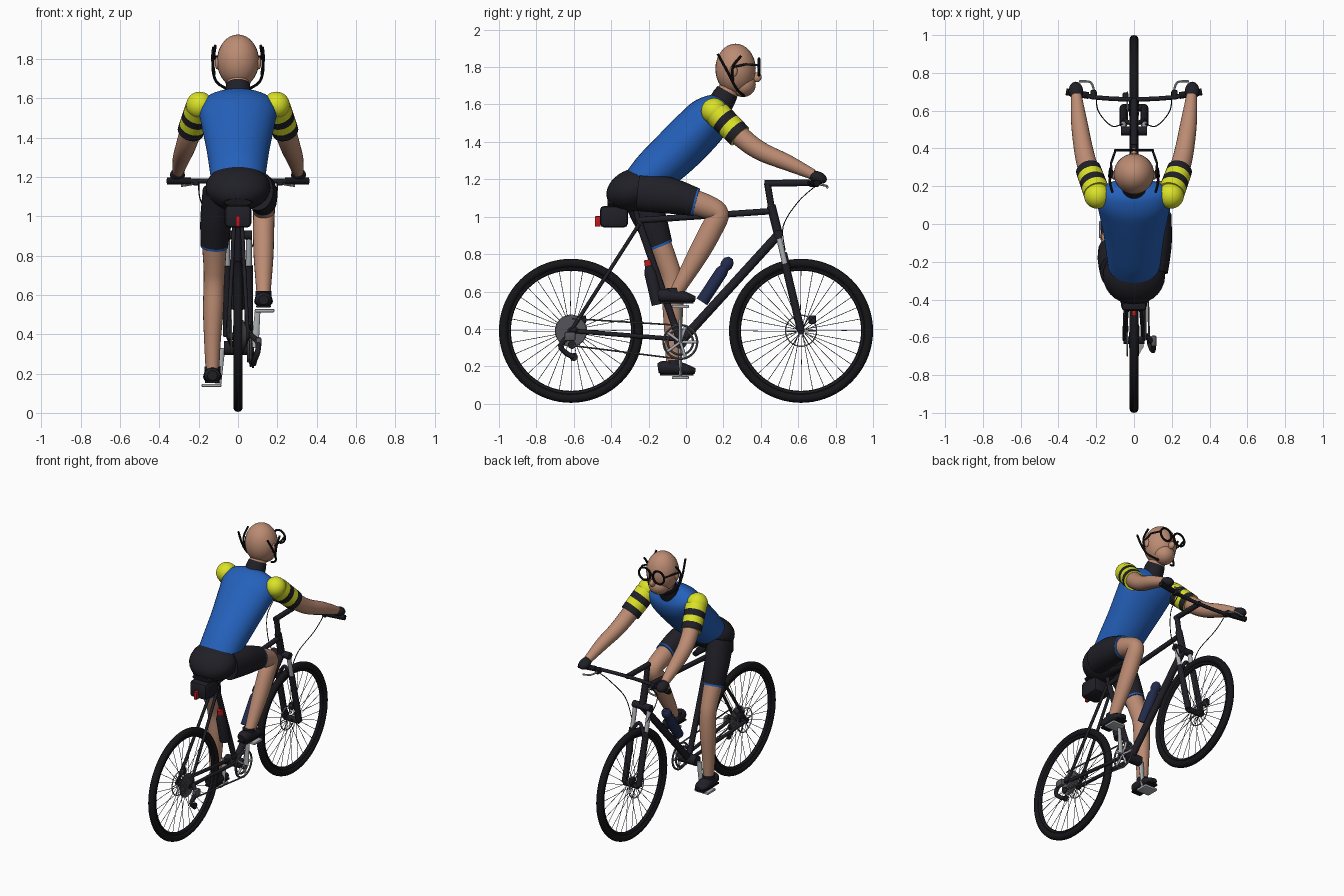
import bpy, bmesh, math
from mathutils import Vector, Matrix

if "Cube" in bpy.data.objects:
    bpy.data.objects.remove(bpy.data.objects["Cube"])


def material(name, r, g, b):
    m = bpy.data.materials.new(name)
    m.use_nodes = True
    m.diffuse_color = (r, g, b, 1)
    m.node_tree.nodes["Principled BSDF"].inputs["Base Color"].default_value = (r, g, b, 1)
    return m


DARK = material("dark frame", .014, .014, .02)
BLACK = material("black rubber", .008, .008, .01)
SKIN = material("skin", .5, .26, .17)
BLUE = material("jersey blue", .018, .12, .5)
YELLOW = material("sleeve yellow", .7, .76, .02)
GREY = material("light metal", .42, .44, .46)
STEEL = material("dark metal", .09, .09, .1)
NAVY = material("bottle navy", .016, .024, .075)
RED = material("red", .55, .01, .012)


def finish(name, bm, mats):
    bmesh.ops.recalc_face_normals(bm, faces=bm.faces)
    me = bpy.data.meshes.new(name)
    bm.to_mesh(me)
    bm.free()
    for m in mats:
        me.materials.append(m)
    me.shade_smooth()
    me.set_sharp_from_angle(angle=.75)
    ob = bpy.data.objects.new(name, me)
    bpy.context.collection.objects.link(ob)
    return ob


def spline(keys, steps):
    """Catmull-Rom samples through the key tuples."""
    out = []
    for i in range(len(keys) - 1):
        a, b, c, d = (keys[max(0, min(len(keys) - 1, i + k))] for k in (-1, 0, 1, 2))
        for s in range(steps):
            t = s / steps
            out.append([q + .5 * t * (r - p + t * (2*p - 5*q + 4*r - w + t * (3*(q - r) + w - p)))
                        for p, q, r, w in zip(a, b, c, d)])
    return out + [list(keys[-1])]


def loft(name, paths, mats, r=None, sides=12, steps=1, closed=False):
    """Sweep ellipses along paths of (x, y, z, radius, radius); mats alternate per span."""
    mats = mats if isinstance(mats, list) else [mats]
    bm = bmesh.new()
    for path in paths:
        keys = [tuple(p) + ((r, r) if len(p) == 3 else (p[3],) if len(p) == 4 else ()) for p in path]
        pts = keys if steps == 1 else spline(keys, steps)
        pos = [Vector(p[:3]) for p in pts]
        ext = [max(p[k] for p in pos) - min(p[k] for p in pos) for k in range(3)]
        ref = Vector([float(k == ext.index(min(ext))) for k in range(3)])
        n, rings = len(pts), []
        for i, p in enumerate(pts):
            after = pos[(i + 1) % n] if closed else pos[min(i + 1, n - 1)]
            before = pos[i - 1] if closed else pos[max(i - 1, 0)]
            t = (after - before).normalized()
            u = (ref - t * t.dot(ref)).normalized()
            v = t.cross(u)
            angles = [math.tau * k / sides for k in range(sides)]
            rings.append([bm.verts.new(pos[i] + u * p[3] * math.cos(a) + v * p[4] * math.sin(a)) for a in angles])
        for i in range(n if closed else n - 1):
            a, b = rings[i], rings[(i + 1) % n]
            for k in range(sides):
                j = (k + 1) % sides
                f = bm.faces.new((a[k], a[j], b[j], b[k]))
                f.material_index = (i // steps) % len(mats)
        if not closed:
            bm.faces.new(rings[0])
            bm.faces.new(rings[-1])
    return finish(name, bm, mats)


def ball(name, centre, radii, mat, tilt=0):
    bm = bmesh.new()
    m = Matrix.Translation(centre) @ Matrix.Rotation(tilt, 4, 'X') @ Matrix.Diagonal((*radii, 1))
    bmesh.ops.create_uvsphere(bm, u_segments=28, v_segments=18, radius=1, matrix=m)
    return finish(name, bm, [mat])


def box(name, centre, size, mat, bevel=0):
    bm = bmesh.new()
    bmesh.ops.create_cube(bm, size=1, matrix=Matrix.Translation(centre) @ Matrix.Diagonal((*size, 1)))
    if bevel:
        bmesh.ops.bevel(bm, geom=bm.edges[:], offset=bevel, segments=2, affect='EDGES', profile=.5)
    return finish(name, bm, [mat])


def circle(x, y, z, r, n=48, plane="yz"):
    pts = [(r * math.cos(math.tau * i / n), r * math.sin(math.tau * i / n)) for i in range(n)]
    return [(x, y + a, z + b) if plane == "yz" else (x + a, y, z + b) for a, b in pts]


def disc(name, x0, x1, y, z, r, mat, sides=28):
    loft(name, [[(x0, y, z), (x1, y, z)]], mat, r=r, sides=sides)


# Wheels
AXLE, AZ = .615, .39
for label, y in (("rear", -AXLE), ("front", AXLE)):
    loft(label + "_tyre", [circle(0, y, AZ, .361, 72)], BLACK, r=.024, closed=True)
    loft(label + "_rim", [[p + (.014, .014) for p in circle(0, y, AZ, .335, 72)]], DARK, closed=True, sides=8)
    spokes = []
    for i in range(32):
        a, b = math.tau * i / 32, math.tau * i / 32 + (.18 if i % 4 < 2 else -.18)
        side = .025 if i % 2 else -.025
        spokes.append([(side, y + .025 * math.cos(b), AZ + .025 * math.sin(b)),
                       (0, y + .328 * math.cos(a), AZ + .328 * math.sin(a))])
    loft(label + "_spokes", spokes, STEEL, r=.0017, sides=5)
    disc(label + "_hub", -.055, .055, y, AZ, .02, DARK)
    loft(label + "_brake_rotor", [circle(-.035, y, AZ, .083)], GREY, r=.004, sides=6, closed=True)
    arms = [[(-.035, y, AZ), p] for p in circle(-.035, y, AZ, .08, 6)]
    loft(label + "_rotor_arms", arms, STEEL, r=.003, sides=6)
    box(label + "_brake_caliper", (-.045, y + .06, AZ + .06), (.03, .04, .045), DARK, .006)

# Frame
BB, SEAT = (0, -.03, .33), (0, -.255, .98)
HEAD_TOP, HEAD_LOW = (0, .455, 1.06), (0, .495, .9)
loft("seat_tube", [[BB, SEAT]], DARK, r=.019)
loft("seat_post", [[SEAT, (0, -.275, 1.06)]], DARK, r=.014)
loft("top_tube", [[SEAT, (0, .46, 1.03)]], DARK, r=.017)
loft("down_tube", [[BB, (0, .49, .9)]], DARK, r=.024)
loft("head_tube", [[HEAD_TOP, HEAD_LOW]], DARK, r=.024)
loft("seat_stays", [[(s * .02, -.25, .96), (s * .05, -AXLE, AZ)] for s in (-1, 1)], DARK, r=.01)
loft("chain_stays", [[(s * .03, -.05, .345), (s * .05, -AXLE, AZ)] for s in (-1, 1)], DARK, r=.012)
disc("bottom_bracket", -.07, .07, BB[1], BB[2], .035, DARK)

# Suspension fork
loft("fork_stanchions", [[(s * .055, .49, .92), (s * .055, .54, .7)] for s in (-1, 1)], GREY, r=.015)
loft("fork_lowers", [[(s * .055, .53, .75), (s * .055, AXLE, AZ)] for s in (-1, 1)], DARK, r=.021)
loft("fork_crown", [[(-.07, .493, .905), (.07, .493, .905)]], DARK, r=.024)
loft("fork_brace", [[(-.055, .55, .72), (0, .53, .8), (.055, .55, .72)]], DARK, r=.012, steps=6)

# Stem, handlebar and controls
loft("steerer", [[HEAD_TOP, (0, .435, 1.18)]], DARK, r=.018)
loft("stem", [[(0, .42, 1.178), (0, .665, 1.182)]], DARK, r=.018)
loft("handlebar", [[(-.35, .7, 1.18), (-.2, .67, 1.18), (0, .66, 1.18), (.2, .67, 1.18), (.35, .7, 1.18)]],
     DARK, r=.012, steps=4)
for s, side in ((1, "left"), (-1, "right")):
    loft(side + "_grip", [[(s * .24, .68, 1.18), (s * .36, .7, 1.18)]], BLACK, r=.018)
    box(side + "_lever_clamp", (s * .215, .685, 1.175), (.03, .05, .035), DARK, .006)
    loft(side + "_brake_lever", [[(s * .21, .7, 1.175), (s * .23, .75, 1.165), (s * .29, .755, 1.155)]],
         GREY, r=.006, steps=4, sides=8)
    loft(side + "_cable", [[(s * .2, .7, 1.17), (s * .19, .6, 1.08), (s * .12, .52, .95), (s * .06, .53, .82)]],
         BLACK, r=.003, steps=6, sides=6)

# Drivetrain
for i, r in enumerate((.09, .068)):
    loft(f"chainring_{i + 1}", [circle(.065 - .012 * i, BB[1], BB[2], r)], STEEL, r=.007, sides=6, closed=True)
loft("chainring_spider", [[(.065, BB[1], BB[2]), p] for p in circle(.065, BB[1], BB[2], .085, 5)], GREY, r=.008)
for i in range(6):
    disc(f"cassette_cog_{i + 1}", .024 + i * .005, .027 + i * .005, -AXLE, AZ, .083 - i * .009, STEEL)
loft("chain", [[(.06, -.61, .455), (.065, -.04, .42)], [(.08, -.6, .31), (.065, -.04, .24)]], STEEL, r=.005, sides=6)
loft("derailleur_body", [[(.06, -.59, .4), (.1, -.63, .36), (.1, -.67, .31), (.085, -.64, .27), (.08, -.6, .25)]],
     DARK, r=.014, steps=4)
box("derailleur_plate", (.105, -.62, .36), (.03, .06, .05), STEEL, .01)
for y, z in ((-.61, .315), (-.6, .25)):
    disc("jockey_wheel", .072, .082, y, z, .022, DARK, 14)
for s, side in ((1, "left"), (-1, "right")):
    end = BB[2] + s * .19
    loft(side + "_crank", [[(s * .085, BB[1], BB[2], .01, .02), (s * .1, BB[1], end, .008, .014)]], GREY)
    loft(side + "_pedal_axle", [[(s * .09, BB[1], end), (s * .17, BB[1], end)]], GREY, r=.007)
    box(side + "_pedal", (s * .135, BB[1], end), (.1, .09, .016), GREY, .004)

# Bottles, saddle, saddle bag and rear light
loft("down_tube_bottle", [[(0, .085, .545, .034), (0, .19, .705, .034), (0, .205, .725, .026), (0, .215, .74, .034),
                           (0, .23, .765, .03), (0, .24, .78, .012)]], NAVY, sides=18)
loft("seat_tube_bottle", [[(0, -.15, .53, .034), (0, -.19, .7, .034), (0, -.2, .74, .02)]], DARK, sides=18)
loft("seat_bottle_cap", [[(0, -.199, .74, .022), (0, -.205, .77, .02)]], RED, sides=16)
loft("saddle", [[(0, -.42, 1.07, .07, .02), (0, -.33, 1.07, .075, .03), (0, -.2, 1.06, .035, .025),
                 (0, -.1, 1.05, .02, .015)]], BLACK, steps=4)
box("saddle_bag", (0, -.385, 1), (.135, .15, .115), DARK, .022)
box("rear_light", (0, -.472, .975), (.022, .03, .055), RED, .004)

# Torso and hips
loft("jersey", [[(0, -.25, 1.17, .135, .1), (0, -.17, 1.24, .145, .12), (0, -.05, 1.35, .162, .13),
                 (0, .06, 1.46, .185, .13), (0, .13, 1.535, .196, .12), (0, .18, 1.59, .165, .085),
                 (0, .205, 1.615, .07, .04)]], BLUE, sides=32, steps=5)
ball("hips", (0, -.275, 1.145), (.165, .155, .112), DARK, .35)
loft("collar", [[(0, .16, 1.56, .07), (0, .205, 1.64, .066), (0, .222, 1.67, .06)]], DARK, sides=20)

# Head
loft("neck", [[(0, .2, 1.62), (0, .26, 1.74)]], SKIN, r=.056, sides=20)
ball("skull", (0, .265, 1.79), (.107, .108, .135), SKIN)
ball("jaw", (0, .305, 1.705), (.07, .068, .065), SKIN)
ball("nose", (0, .378, 1.745), (.017, .026, .026), SKIN)
loft("glasses_rims", [circle(s * .055, .39, 1.8, .045, 24, "xz") for s in (-1, 1)], BLACK, r=.007, sides=8, closed=True)
loft("glasses_bridge", [[(-.012, .392, 1.81), (.012, .392, 1.81)]], BLACK, r=.006, sides=8)
for s, side in ((1, "left"), (-1, "right")):
    loft(side + "_glasses_arm", [[(s * .1, .385, 1.81), (s * .122, .32, 1.815), (s * .115, .25, 1.8)]], BLACK, r=.006)
    loft(side + "_strap", [[(s * .115, .17, 1.87), (s * .128, .23, 1.76), (s * .11, .27, 1.685), (s * .05, .31, 1.645)],
                           [(s * .125, .295, 1.86), (s * .13, .25, 1.8), (s * .12, .25, 1.72)]], BLACK, r=.007, steps=4, sides=8)
    ball(side + "_ear", (s * .106, .255, 1.78), (.012, .02, .032), SKIN)

    # Arms with striped sleeves
    ball(side + "_shoulder", (s * .195, .15, 1.565), (.069, .069, .069), YELLOW)
    loft(side + "_sleeve", [[(s * (.198 + .011 * i), .168 + .03 * i, 1.55 - .03 * i, .071 - .001 * i) for i in range(5)]],
         [YELLOW, DARK], sides=24)
    loft(side + "_arm", [[(s * .22, .23, 1.49, .058), (s * .25, .32, 1.405, .054), (s * .27, .41, 1.345, .05),
                          (s * .29, .54, 1.29, .043), (s * .305, .68, 1.225, .028)]], SKIN, sides=20, steps=5)
    ball(side + "_glove", (s * .308, .705, 1.21), (.038, .05, .032), DARK, -.35)

# Legs: raised on one side, extended on the other
LEGS = {
    "left": ([(.1, -.25, 1.13, .08, .1), (.12, -.1, 1.115, .08, .098), (.128, .045, 1.08, .07, .077)],
             [(.128, .0, 1.09, .066, .07), (.13, .11, 1.055, .06, .064), (.132, .175, 1.015, .055, .055),
              (.13, .135, .93, .054, .06), (.13, .06, .79, .05, .055), (.13, -.05, .6, .035, .036)],
             (.13, -.05, .575)),
    "right": ([(-.1, -.25, 1.13, .08, .1), (-.112, -.19, .98, .08, .088), (-.12, -.14, .855, .07, .068)],
              [(-.12, -.15, .88, .065, .062), (-.12, -.1, .75, .056, .058), (-.122, -.075, .66, .053, .056),
               (-.126, -.07, .52, .052, .056), (-.13, -.07, .36, .042, .045), (-.13, -.07, .2, .034, .036)],
              (-.13, -.05, .19)),
}
for side, (thigh, leg, foot) in LEGS.items():
    loft(side + "_shorts_leg", [thigh], DARK, sides=24, steps=5)
    a, b = Vector(thigh[1]), Vector(thigh[2])
    step = (b - a).normalized() * .012
    loft(side + "_shorts_hem", [[tuple(b - step * .3), tuple(b + step)]], BLUE, sides=24)
    loft(side + "_leg", [leg], SKIN, sides=22, steps=5)
    x, y, z = foot
    loft(side + "_shoe", [[(x, y - .1, z, .025, .025), (x, y - .075, z + .002, .042, .037), (x, y, z, .045, .038),
                           (x, y + .06, z - .01, .046, .028), (x, y + .1, z - .015, .022, .014)]], DARK, sides=18, steps=4)
    loft(side + "_sock", [[(x, y - .015, z, .042), (x, y - .015, z + .045, .04)]], DARK, sides=18)
    box(side + "_sole", (x, y, z - .033), (.075, .18, .012), BLACK, .004)
